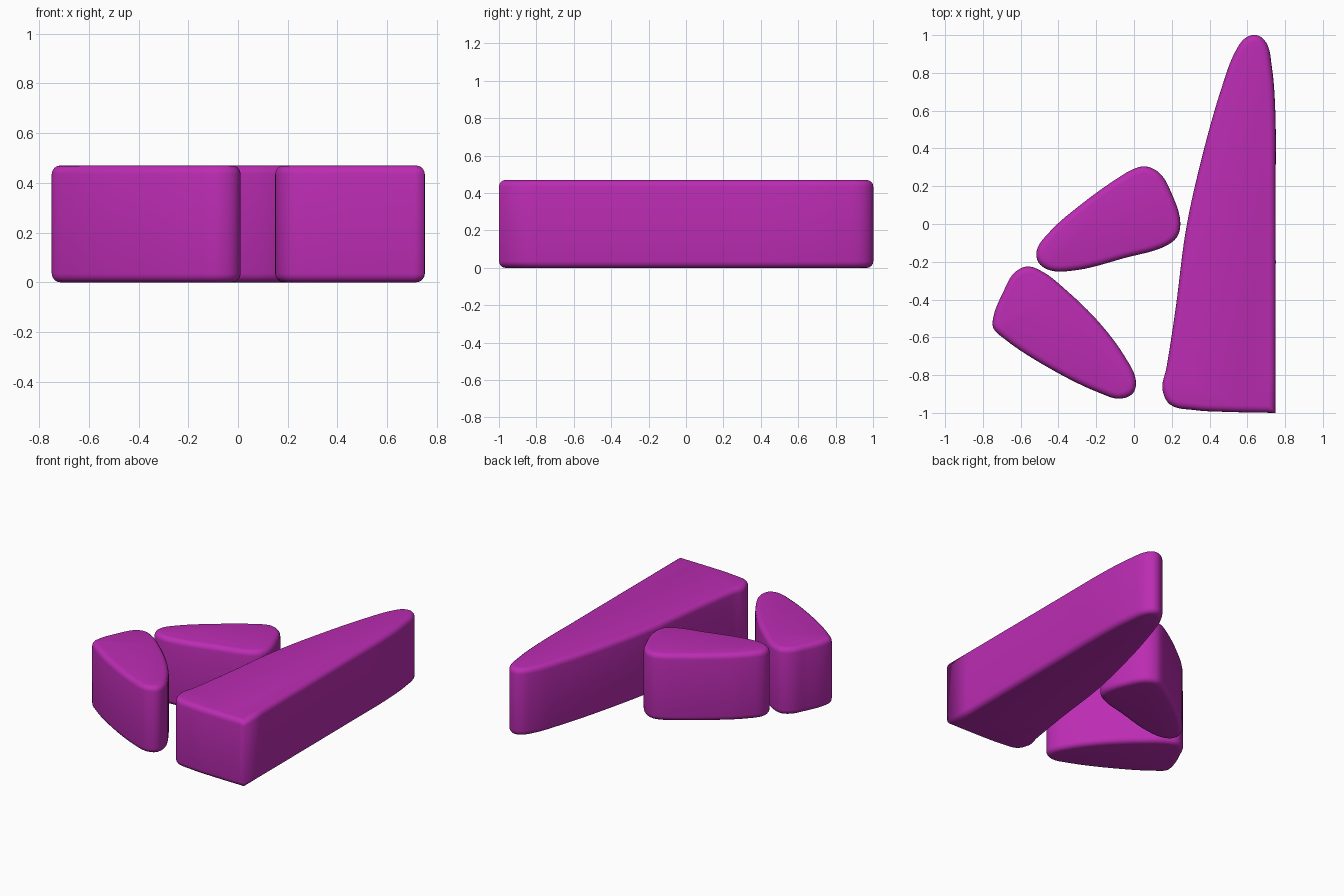
import bpy
import bmesh
from mathutils import Vector
from mathutils.geometry import interpolate_bezier

HEIGHT = 0.47
ROUNDING = 0.035
STEPS = 6

default_cube = bpy.data.objects.get("Cube")
if default_cube:
    bpy.data.objects.remove(default_cube, do_unlink=True)

# Single magenta material
magenta = bpy.data.materials.new("magenta")
magenta.use_nodes = True
COLOUR = (0.5, 0.025, 0.45, 1)
magenta.diffuse_color = COLOUR
magenta.node_tree.nodes["Principled BSDF"].inputs["Base Color"].default_value = COLOUR


def smooth_outline(points):
    """Closed smooth curve through the points; a doubled point is a sharp corner."""
    pts = [Vector((x / 100, y / 100, 0)) for x, y in points]
    n = len(pts)

    def tangent(i):
        before = (pts[i] - pts[i - 1]).normalized()
        after = (pts[(i + 1) % n] - pts[i]).normalized()
        return (before + after).normalized()

    outline = []
    for i in range(n):
        a, b = pts[i], pts[(i + 1) % n]
        reach = (b - a).length / 3
        if reach == 0:
            continue
        handle_a = a + tangent(i) * reach
        handle_b = b - tangent((i + 1) % n) * reach
        outline += interpolate_bezier(a, handle_a, handle_b, b, STEPS + 1)[:-1]
    return outline


def rounded_slab(name, points):
    """Extrude an outline to full height and round its top and bottom rims."""
    bm = bmesh.new()
    base = bm.faces.new([bm.verts.new(p) for p in smooth_outline(points)])
    solid = bmesh.ops.extrude_face_region(bm, geom=[base], use_keep_orig=True)
    raised = [v for v in solid["geom"] if isinstance(v, bmesh.types.BMVert)]
    bmesh.ops.translate(bm, verts=raised, vec=(0, 0, HEIGHT))
    bmesh.ops.recalc_face_normals(bm, faces=bm.faces)
    rims = [e for e in bm.edges if abs(e.verts[0].co.z - e.verts[1].co.z) < 0.001]
    bmesh.ops.bevel(bm, geom=rims, offset=ROUNDING, segments=4, profile=0.5,
                    affect='EDGES', clamp_overlap=False)
    bmesh.ops.recalc_face_normals(bm, faces=bm.faces)
    for face in bm.faces:
        face.smooth = True
    mesh = bpy.data.meshes.new(name)
    bm.to_mesh(mesh)
    bm.free()
    mesh.materials.append(magenta)
    obj = bpy.data.objects.new(name, mesh)
    bpy.context.collection.objects.link(obj)
    return obj


# Outlines in hundredths of a unit
rounded_slab("long_wedge", [
    (15, -87), (19, -95.5), (32, -98.5), (50, -99.5), (75, -100), (75, -100),
    (75, 20), (74.8, 60), (73, 83), (70, 96), (65, 100), (59, 98.5),
    (53.5, 91), (46.5, 72.5), (35, 31.5), (27.5, -3), (22, -45), (17, -77)])

rounded_slab("middle_block", [
    (6, 30.5), (13.5, 27), (20, 16), (24.5, 1), (23, -6.5), (18, -11),
    (-5, -18), (-31, -24.5), (-44.5, -24.5), (-50.5, -20.5), (-51.5, -14),
    (-44.5, -4), (-28.5, 10), (-7.5, 25), (0, 29.2)])

rounded_slab("front_block", [
    (-56.5, -22.5), (-48, -25.5), (-36.5, -34.5), (-19, -51.5), (-5, -70),
    (1, -83), (-0.5, -89.5), (-7.5, -92.5), (-18, -89.5), (-44.5, -76.5),
    (-69, -60.5), (-74.5, -55), (-74.5, -49.5), (-69, -35.5), (-63.5, -26)])
